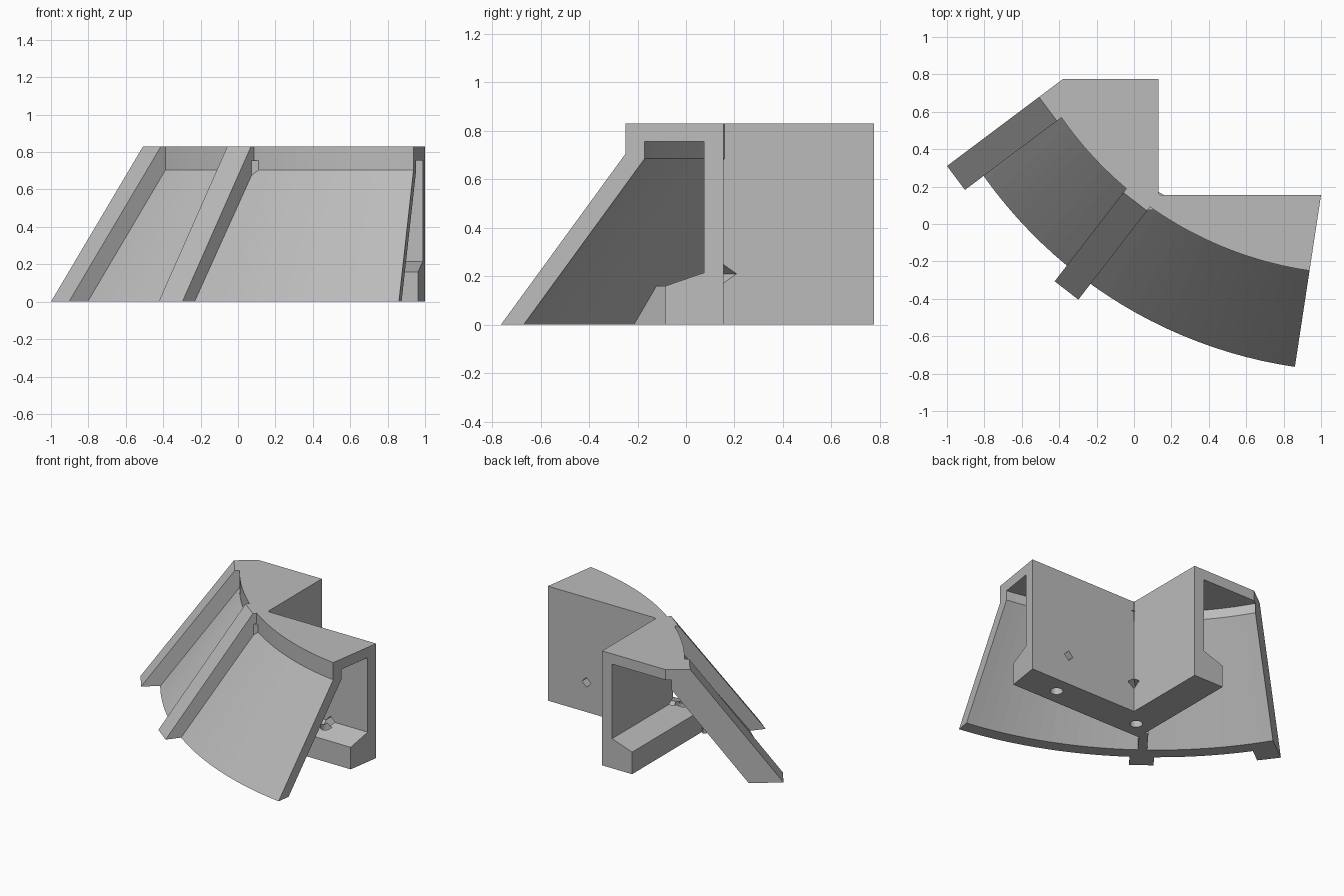
import bpy, bmesh, math
from mathutils import Vector as V

if "Cube" in bpy.data.objects:
    bpy.data.objects.remove(bpy.data.objects["Cube"])

C = V((1.22, 1.69))                     # centre of the curved roof
LEFT_P, LEFT_U = V((-1.0, 0.31)), V((0.62, 0.465)).normalized()
RIGHT_P, RIGHT_U = V((0.86, -0.765)), V((0.14, 0.92)).normalized()
IX, IY = 0.13, 0.155                    # inner corner of the L-shaped wall
END_Y, TOP, CEIL = 0.775, 0.83, 0.755
SEG = 24

grey = bpy.data.materials.new("plain_grey")
grey.diffuse_color = (0.5, 0.5, 0.5, 1)
grey.use_nodes = True
grey.node_tree.nodes["Principled BSDF"].inputs["Base Color"].default_value = grey.diffuse_color


def loft(name, rings):
    """Solid from a list of matching closed rings, capped at both ends."""
    bm = bmesh.new()
    rows = [[bm.verts.new(p) for p in ring] for ring in rings]
    n = len(rows[0])
    for a, b in zip(rows, rows[1:]):
        for i in range(n):
            j = (i + 1) % n
            bm.faces.new((a[i], a[j], b[j], b[i]))
    bm.faces.new(rows[0])
    bm.faces.new(rows[-1][::-1])
    bmesh.ops.recalc_face_normals(bm, faces=bm.faces)
    me = bpy.data.meshes.new(name)
    bm.to_mesh(me)
    bm.free()
    me.materials.append(grey)
    ob = bpy.data.objects.new(name, me)
    bpy.context.collection.objects.link(ob)
    return ob


def end_angle(r, p, u):
    """Angle at which the circle of radius r meets an end line."""
    along = (C - p).dot(u)
    d2 = (C - p).length_squared - along ** 2
    q = p + u * (along - math.sqrt(r * r - d2)) - C
    return math.atan2(q.y, q.x) % (2 * math.pi)


def arc_point(r, t):
    a = end_angle(r, LEFT_P, LEFT_U)
    b = end_angle(r, RIGHT_P, RIGHT_U)
    ang = a + (b - a) * t
    return C.x + r * math.cos(ang), C.y + r * math.sin(ang)


def slab(name, origin, u, profile, w0, w1):
    """Upright profile (distance along u, z) given a thickness sideways."""
    n = V((-u.y, u.x))
    return loft(name, [[(*(origin + u * s + n * w), z) for s, z in profile]
                       for w in (w0, w1)])


# Sloping curved roof with its short upright band
roof_profile = [(2.48, 0), (1.96, 0.705), (1.96, TOP), (1.88, TOP),
                (1.88, 0.685), (2.385, 0)]
loft("curved_roof", [[(*arc_point(r, i / SEG), z) for r, z in roof_profile]
                     for i in range(SEG + 1)])

# Flat top plate between the roof band and the inner walls
outline = [arc_point(1.88, i / SEG) for i in range(SEG + 1)]
outline += [(1.0, IY), (IX, IY), (IX, END_Y), (-0.38, END_Y)]
loft("top_plate", [[(x, y, z) for x, y in outline] for z in (CEIL, TOP)])


# L-shaped inner wall with its sloped foot
def right_x(y):
    return RIGHT_P.x + (y - RIGHT_P.y) * RIGHT_U.x / RIGHT_U.y


wall_profile = [(0, 0), (0.24, 0), (0.24, 0.16), (0.08, 0.215),
                (0.08, CEIL), (0, CEIL)]
wall = loft("wall_and_foot", [
    [(right_x(IY - d), IY - d, z) for d, z in wall_profile],
    [(IX - d, IY - d, z) for d, z in wall_profile],
    [(IX - d, END_Y, z) for d, z in wall_profile]])

# Raised ribs on the roof, and the web joining foot to roof
ang = math.radians(52.3)
out = V((-math.cos(ang), -math.sin(ang)))
slab("middle_rib", C, out, [(2.585, 0), (1.985, TOP), (1.93, TOP),
                            (1.93, 0.70), (2.44, 0)], -0.08, 0.08)
slab("end_rib", LEFT_P, LEFT_U, [(0, 0), (0.615, TOP), (0.69, TOP),
                                 (0.69, 0.73), (0.17, 0)], -0.16, 0)
slab("foot_web", C, out, [(2.17, 0), (2.43, 0), (2.31, 0.16), (2.17, 0.16)],
     -0.03, 0.03)


# Peg holes: diamond holes through the wall, round holes in the foot
def cutter(name, a, b, radius, sides):
    a, b = V(a), V(b)
    d = (b - a).normalized()
    up = V((0, 0, 1)) if abs(d.z) < 0.5 else V((0, 1, 0))
    side = d.cross(up)
    return loft(name, [[p + radius * (side * math.cos(k * math.tau / sides)
                                      + up * math.sin(k * math.tau / sides))
                        for k in range(sides)] for p in (a, b)])


holes = [
    cutter("wall_hole_cutter", (0.69, 0.25, 0.215), (0.69, 0.03, 0.215), 0.036, 4),
    cutter("corner_hole_cutter", (0.23, 0.255, 0.21), (0.02, 0.045, 0.21), 0.038, 4),
    cutter("foot_hole_cutter_a", (0.69, 0.03, -0.1), (0.69, 0.03, 0.2), 0.042, 24),
    cutter("foot_hole_cutter_b", (0.013, 0.037, -0.1), (0.013, 0.037, 0.2), 0.042, 24)]
bpy.context.view_layer.objects.active = wall
for h in holes:
    m = wall.modifiers.new(h.name, 'BOOLEAN')
    m.operation, m.solver, m.object = 'DIFFERENCE', 'EXACT', h
    bpy.ops.object.modifier_apply(modifier=m.name)
for h in holes:
    bpy.data.objects.remove(h)
